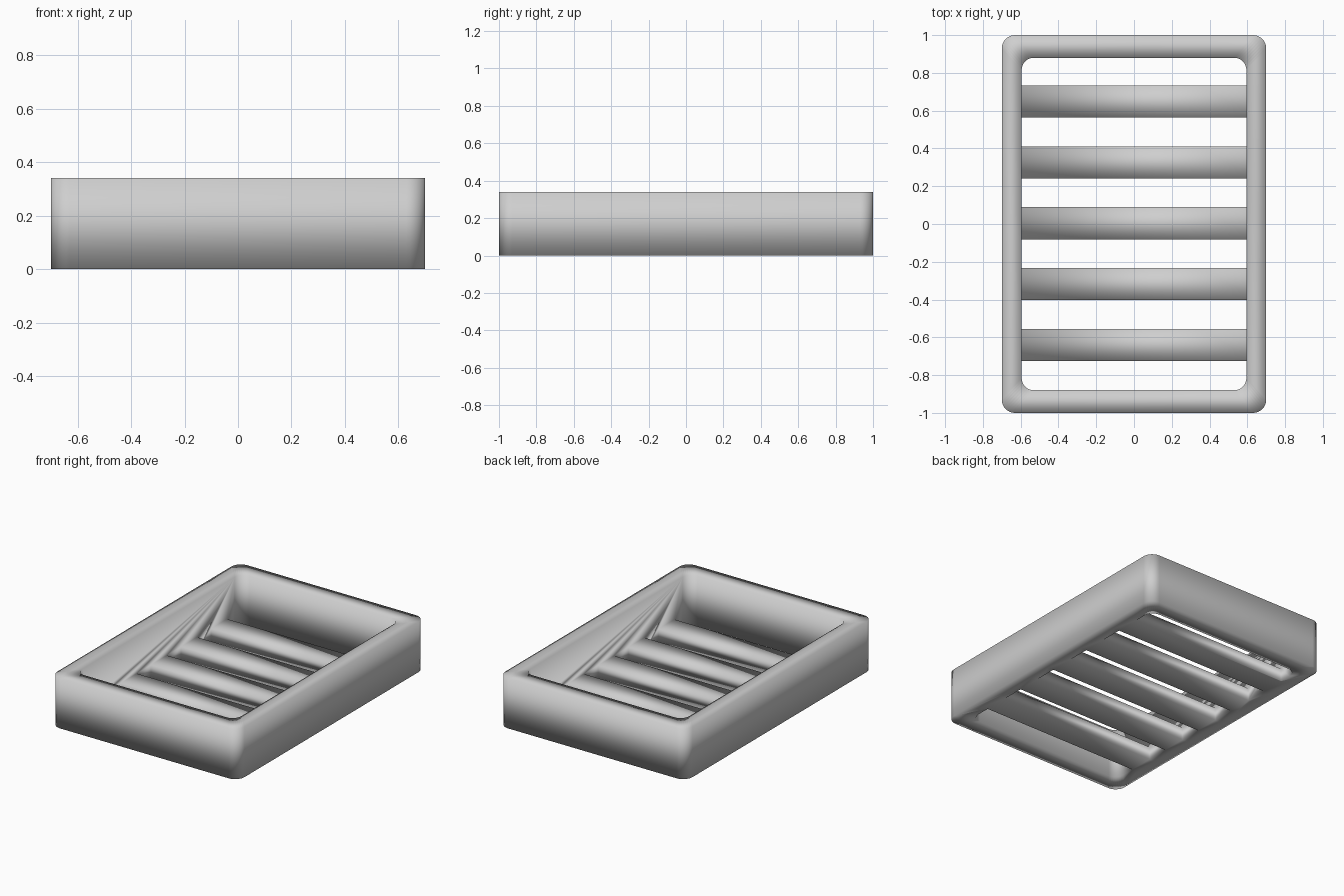
import bpy, bmesh, math

if "Cube" in bpy.data.objects:
    bpy.data.objects.remove(bpy.data.objects["Cube"], do_unlink=True)

HEIGHT = 0.34
SLAT_THICK, SLAT_DEPTH, SLAT_PITCH = 0.088, 0.17, 0.322

grey = bpy.data.materials.new("plain grey")
grey.use_nodes = True
colour = (0.62, 0.62, 0.62, 1)
grey.diffuse_color = colour
grey.node_tree.nodes["Principled BSDF"].inputs["Base Color"].default_value = colour


def make_object(name, bm):
    bmesh.ops.recalc_face_normals(bm, faces=bm.faces)
    mesh = bpy.data.meshes.new(name)
    bm.to_mesh(mesh)
    bm.free()
    mesh.materials.append(grey)
    obj = bpy.data.objects.new(name, mesh)
    bpy.context.scene.collection.objects.link(obj)
    return obj


def rounded_rectangle(half_x, half_y, radius, steps=8):
    """Outline running anticlockwise from the +x +y corner."""
    points = []
    for i, (sx, sy) in enumerate(((1, 1), (-1, 1), (-1, -1), (1, -1))):
        for k in range(steps + 1):
            a = (i + k / steps) * math.pi / 2
            points.append((sx * (half_x - radius) + radius * math.cos(a),
                           sy * (half_y - radius) + radius * math.sin(a)))
    return points


# Frame: rounded walls around an open middle
bm = bmesh.new()
outer = rounded_rectangle(0.7, 1.0, 0.07)
inner = rounded_rectangle(0.595, 0.88, 0.065)
loops = [[bm.verts.new((x, y, z)) for x, y in outline]
         for outline, z in ((outer, 0), (outer, HEIGHT), (inner, HEIGHT), (inner, 0))]
for n in range(4):
    a, b = loops[n], loops[(n + 1) % 4]
    for i in range(len(a)):
        j = (i + 1) % len(a)
        bm.faces.new((a[i], a[j], b[j], b[i]))
frame = make_object("slatted_frame", bm)

# Slats: five flat bars across the bottom, flush with the underside
bm = bmesh.new()
for n in range(-2, 3):
    bar = bmesh.ops.create_cube(bm, size=1)["verts"]
    bmesh.ops.scale(bm, verts=bar, vec=(1.27, SLAT_DEPTH, SLAT_THICK))
    bmesh.ops.translate(bm, verts=bar, vec=(0, n * SLAT_PITCH + 0.004, SLAT_THICK / 2))
slats = make_object("slats", bm)
slats.hide_render = True

# Fuse the slats into the frame as one smooth moulded piece
union = frame.modifiers.new("join slats", "BOOLEAN")
union.operation = "UNION"
union.solver = "EXACT"
union.object = slats
bpy.context.view_layer.update()
fused = bpy.data.meshes.new_from_object(
    frame.evaluated_get(bpy.context.evaluated_depsgraph_get()))
frame.modifiers.clear()
frame.data = fused
bpy.data.objects.remove(slats, do_unlink=True)
for face in fused.polygons:
    face.use_smooth = True
